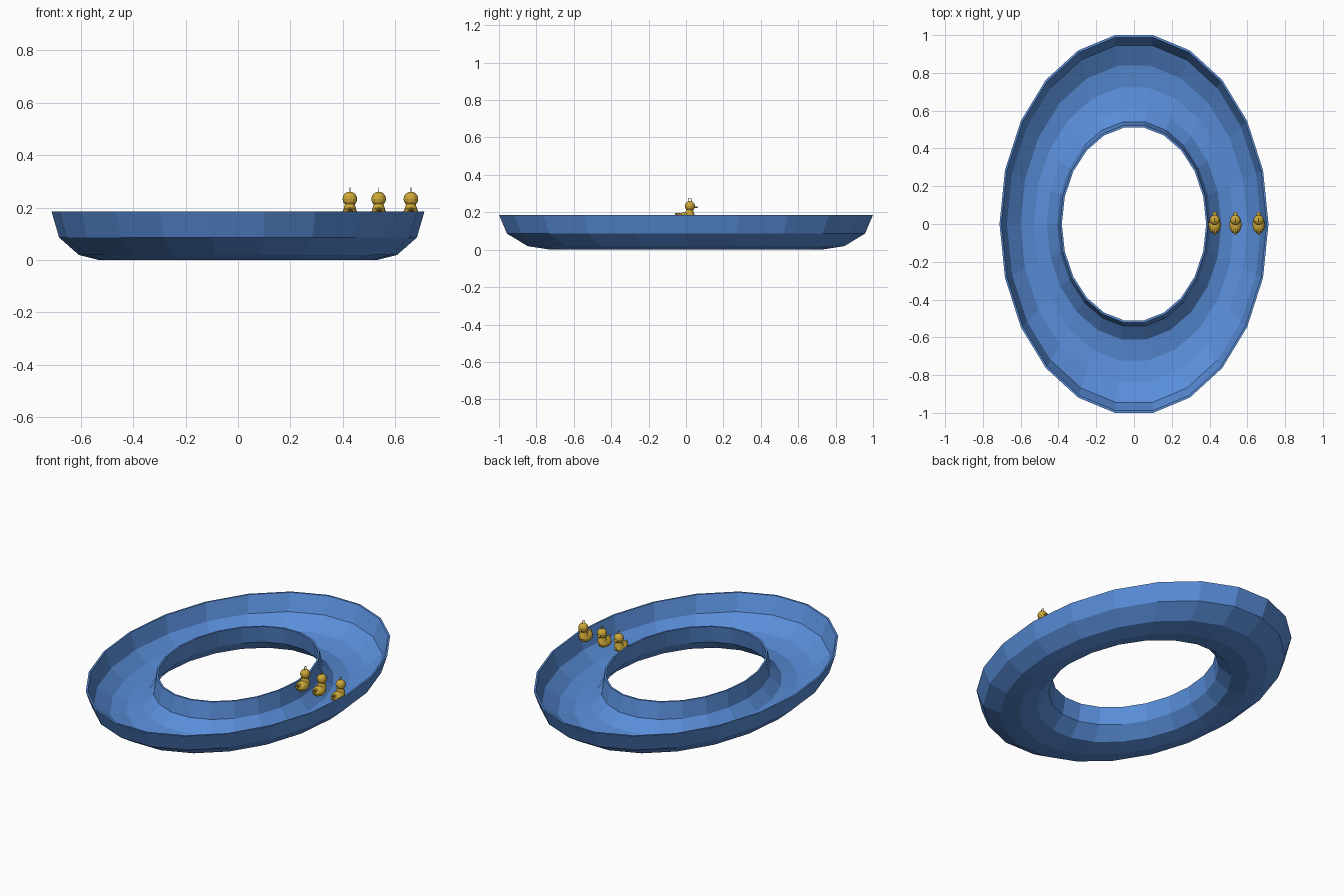
import bpy, bmesh
from math import sin, cos, pi, tau
from mathutils import Matrix, Vector

if "Cube" in bpy.data.objects:
    bpy.data.objects.remove(bpy.data.objects["Cube"])


def material(name, col):
    m = bpy.data.materials.new(name)
    m.diffuse_color = (*col, 1)
    m.use_nodes = True
    m.node_tree.nodes["Principled BSDF"].inputs["Base Color"].default_value = m.diffuse_color
    return m


def add_object(name, bm, mat):
    bmesh.ops.recalc_face_normals(bm, faces=bm.faces)
    me = bpy.data.meshes.new(name)
    bm.to_mesh(me)
    bm.free()
    me.materials.append(mat)
    ob = bpy.data.objects.new(name, me)
    bpy.context.collection.objects.link(ob)
    return ob


blue = material("trough_blue", (0.10, 0.27, 0.70))
gold = material("duck_yellow", (0.62, 0.40, 0.04))

# Oval trough: closed wall section (x radius, y radius, z) swept round 22 sides
outer = [(.712, 1.01, .19), (.683, .967, .09), (.607, .855, .023), (.53, .73, .004),
         (.456, .61, .023), (.396, .535, .09), (.382, .515, .19)]
inner = [(.392, .527, .19), (.407, .546, .094), (.462, .617, .033), (.53, .73, .014),
         (.601, .847, .033), (.673, .955, .094), (.702, .998, .19)]
section = outer + inner
N = 22
bm = bmesh.new()
rings = [[bm.verts.new((rx * cos(tau * i / N), ry * sin(tau * i / N), z - .004))
          for rx, ry, z in section] for i in range(N)]
for i in range(N):
    a, b = rings[i], rings[(i + 1) % N]
    for j in range(len(section)):
        k = (j + 1) % len(section)
        bm.faces.new((a[j], b[j], b[k], a[k]))
add_object("oval_trough", bm, blue)


def ball(bm, centre, radii, axis_rot=0, seg=12, rows=8):
    mat = (Matrix.Translation(centre) @ Matrix.Rotation(axis_rot, 4, 'X')
           @ Matrix.Diagonal((*radii, 1)))
    bmesh.ops.create_uvsphere(bm, u_segments=seg, v_segments=rows, radius=1, matrix=mat)


def hook_ring(bm, centre, R=.010, r=.0018, n=12, m=6):
    vs = [[bm.verts.new(Vector(centre) + Vector((
        r * sin(tau * j / m),
        (R + r * cos(tau * j / m)) * cos(tau * i / n),
        (R + r * cos(tau * j / m)) * sin(tau * i / n)))) for j in range(m)] for i in range(n)]
    for i in range(n):
        for j in range(m):
            bm.faces.new((vs[i][j], vs[(i + 1) % n][j],
                          vs[(i + 1) % n][(j + 1) % m], vs[i][(j + 1) % m]))


# Three floating ducks with hook rings on their heads
for n, x in enumerate((.427, .537, .66), 1):
    bm = bmesh.new()
    ball(bm, (x, -.004, .172), (.033, .048, .028))            # body
    ball(bm, (x, .021, .233), (.028, .027, .028))             # head
    bmesh.ops.create_cone(bm, cap_ends=True, segments=12, radius1=.027, radius2=.018,
                          depth=.03, matrix=Matrix.Translation((x, .019, .2)))  # neck
    bmesh.ops.create_cone(bm, cap_ends=True, segments=8, radius1=.02, radius2=.002, depth=.035,
                          matrix=Matrix.Translation((x, -.043, .186))
                          @ Matrix.Rotation(pi * .36, 4, 'X'))  # tail
    ball(bm, (x, .05, .227), (.012, .015, .005), 0, 8, 6)     # beak
    hook_ring(bm, (x, .021, .266))
    add_object(f"duck_{n}", bm, gold)
